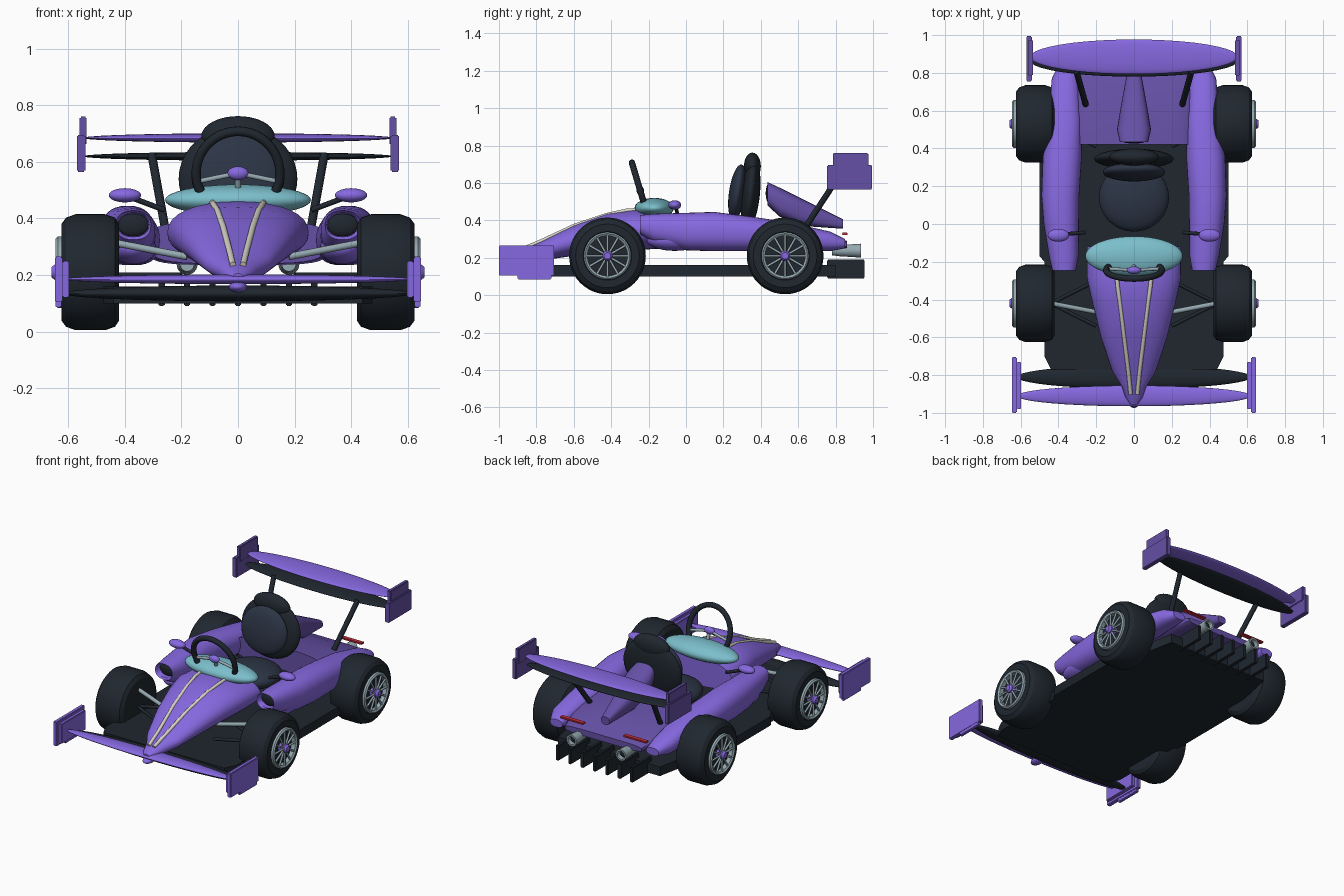
import bpy, bmesh, math
from mathutils import Vector, Euler

if "Cube" in bpy.data.objects:
    bpy.data.objects.remove(bpy.data.objects["Cube"])

def mat(name, c):
    m = bpy.data.materials.new(name)
    m.diffuse_color = (*c, 1)
    m.use_nodes = True
    m.node_tree.nodes["Principled BSDF"].inputs["Base Color"].default_value = m.diffuse_color
    return m

PURPLE = mat("purple", (0.24, 0.14, 0.75))
DEEP = mat("deep_purple", (0.13, 0.08, 0.38))
DARK = mat("dark", (0.014, 0.02, 0.028))
SEAT = mat("seat_blue", (0.025, 0.035, 0.06))
TEAL = mat("teal", (0.2, 0.52, 0.6))
CREAM = mat("cream", (0.68, 0.66, 0.58))
STEEL = mat("steel", (0.3, 0.4, 0.44))
RED = mat("red", (0.6, 0.03, 0.05))

def finish(bm, name, m, angle=40):
    bmesh.ops.recalc_face_normals(bm, faces=bm.faces)
    me = bpy.data.meshes.new(name)
    bm.to_mesh(me)
    bm.free()
    o = bpy.data.objects.new(name, me)
    bpy.context.collection.objects.link(o)
    me.materials.append(m)
    bpy.ops.object.select_all(action='DESELECT')
    o.select_set(True)
    bpy.context.view_layer.objects.active = o
    bpy.ops.object.shade_smooth_by_angle(angle=math.radians(angle))
    return o

def ball(name, c, r, m, tilt=0):
    bm = bmesh.new()
    bmesh.ops.create_uvsphere(bm, u_segments=40, v_segments=20, radius=1)
    bmesh.ops.scale(bm, vec=r, verts=bm.verts)
    o = finish(bm, name, m)
    o.location, o.rotation_euler = c, (tilt, 0, 0)
    return o

def box(name, lo, hi, m, bevel=0.004, rot=(0, 0, 0)):
    lo, hi = Vector(lo), Vector(hi)
    bm = bmesh.new()
    bmesh.ops.create_cube(bm, size=1)
    bmesh.ops.scale(bm, vec=hi - lo, verts=bm.verts)
    bmesh.ops.bevel(bm, geom=bm.edges[:], offset=bevel, segments=2, affect='EDGES')
    o = finish(bm, name, m)
    o.location, o.rotation_euler = (lo + hi) / 2, rot
    return o

def tube(name, pts, r, m):
    cu = bpy.data.curves.new(name, 'CURVE')
    cu.dimensions, cu.bevel_depth, cu.bevel_resolution, cu.use_fill_caps = '3D', r, 3, True
    sp = cu.splines.new('POLY')
    sp.points.add(len(pts) - 1)
    for p, q in zip(sp.points, pts):
        p.co = (*q, 1)
    o = bpy.data.objects.new(name, cu)
    bpy.context.collection.objects.link(o)
    cu.materials.append(m)
    bpy.ops.object.select_all(action='DESELECT')
    o.select_set(True)
    bpy.context.view_layer.objects.active = o
    bpy.ops.object.convert(target='MESH')
    bpy.ops.object.shade_smooth_by_angle(angle=math.radians(50))
    return o

def skin(bm, rings, cap=True):
    for a, b in zip(rings, rings[1:]):
        for i in range(len(a)):
            j = (i + 1) % len(a)
            bm.faces.new((a[i], a[j], b[j], b[i]))
    if cap:
        bm.faces.new(rings[0])
        bm.faces.new(rings[-1])

def loft(name, secs, m, power=1.0, n=32):
    """Sections (y, x_centre, half_width, z_bottom, z_top) along y."""
    bm = bmesh.new()
    rings = []
    for y, xc, w, zb, zt in secs:
        ring = []
        for i in range(n):
            t = math.tau * i / n
            c, s = math.cos(t), math.sin(t)
            ring.append(bm.verts.new((xc + w * math.copysign(abs(c) ** power, c), y,
                        (zb + zt) / 2 + (zt - zb) / 2 * math.copysign(abs(s) ** power, s))))
        rings.append(ring)
    skin(bm, rings)
    return finish(bm, name, m)

def lathe(name, prof, c, m, axis='X', n=48, closed=False):
    """Profile (along_axis, radius) turned about the x or y axis."""
    bm = bmesh.new()
    rings = []
    for a, r in prof:
        ring = []
        for i in range(n):
            u, v = r * math.cos(math.tau * i / n), r * math.sin(math.tau * i / n)
            ring.append(bm.verts.new((a, u, v) if axis == 'X' else (u, a, v)))
        rings.append(ring)
    if closed:
        rings.append(rings[0])
    skin(bm, rings, not closed)
    o = finish(bm, name, m, 30)
    o.location = c
    return o

# floor slab
half = [(.44, -.77), (.475, -.7), (.475, -.2), (.5, -.17), (.5, .4), (.44, .45), (.37, .8)]
outline = half + [(-x, y) for x, y in reversed(half)]
bm = bmesh.new()
skin(bm, [[bm.verts.new((x, y, z)) for x, y in outline] for z in (.10, .16)])
finish(bm, "floor", DARK)
for i in range(7):
    x = (i - 3) * .09
    box("diffuser_fin", (x - .011, .755, .09), (x + .011, .955, .19), DARK)

# nose and stripes
loft("nose", [(-.955, 0, .02, .175, .205), (-.92, 0, .045, .165, .225), (-.86, 0, .065, .17, .25),
              (-.78, 0, .115, .185, .285), (-.6, 0, .175, .21, .375), (-.42, 0, .22, .225, .44),
              (-.28, 0, .25, .24, .46), (-.12, 0, .25, .25, .44)], PURPLE, .9)
ball("nose_skid", (0, -.92, .158), (.033, .055, .02), PURPLE)

# front wing and rear wing
ball("front_wing_upper", (0, -.91, .185), (.62, .055, .017), PURPLE)
ball("front_wing_lower", (0, -.81, .135), (.62, .062, .028), DARK)
ball("rear_wing_upper", (0, .885, .685), (.55, .092, .016), PURPLE, .03)
ball("rear_wing_lower", (0, .865, .62), (.55, .085, .015), DARK, .03)

# rear deck and engine cover
loft("rear_deck", [(.42, 0, .31, .24, .39), (.6, 0, .31, .24, .375), (.75, 0, .31, .235, .335),
                   (.86, 0, .28, .25, .29)], DEEP, .5)
loft("engine_cover", [(.44, 0, .06, .5, .59), (.435, 0, .075, .48, .605), (.5, 0, .09, .42, .575),
                      (.62, 0, .07, .37, .515), (.84, 0, .03, .355, .405)], DEEP, .75)
ball("engine_intake", (0, .44, .545), (.062, .014, .047), DARK)

# seat
ball("seat_cushion", (0, .14, .32), (.185, .18, .07), SEAT)
ball("seat_shell", (0, .345, .54), (.21, .05, .19), DARK, -.1)
ball("seat_back", (0, .275, .55), (.165, .045, .15), SEAT, -.15)
ball("headrest", (0, .355, .69), (.13, .045, .072), DARK)

# windscreen and steering
ball("windscreen", (0, -.17, .465), (.258, .105, .055), TEAL)
lean = Euler((.29, 0, 0)).to_matrix()
hub = Vector((0, -.245, .56))
arc = [hub + lean @ Vector((.148 * math.cos(t), 0, .155 * math.sin(t)))
       for t in [math.radians(-35 + 250 * i / 30) for i in range(31)]]
tube("steering_wheel", arc, .017, DARK)
ball("steering_hub", hub, (.037, .02, .024), PURPLE)
tube("steering_column", [hub, (0, -.2, .45)], .011, STEEL)

def wheel(s, y):
    c = (0, y, .21)
    lathe("tyre", [(s * a, r) for a, r in [(.42, .13), (.42, .17), (.435, .193), (.47, .205), (.575, .205),
          (.608, .193), (.625, .17), (.625, .13), (.605, .12)]], c, DARK)
    lathe("rim", [(s * a, r) for a, r in [(.61, .127), (.637, .127), (.645, .119), (.637, .107), (.61, .107)]],
          c, STEEL, closed=True)
    for i in range(12):
        t = math.tau * i / 12
        d = Vector((0, math.cos(t), math.sin(t)))
        p = Vector((s * .634, y, .21))
        tube("spoke", [p + d * .015, p + d * .115], .0065, STEEL)
    lathe("wheel_hub", [(s * a, r) for a, r in [(.6, .027), (.648, .027), (.66, .018)]], c, PURPLE, n=24)

pod = [(-.10, .045, .345, .40), (-.235, .055, .335, .42), (-.245, .062, .325, .428), (-.17, .078, .28, .435),
       (0, .093, .24, .44), (.15, .1, .235, .445), (.35, .103, .235, .42), (.55, .09, .235, .39),
       (.77, .07, .235, .34), (.85, .045, .25, .3)]
pod_x = [.37, .37, .37, .372, .385, .39, .38, .365, .365, .35]

for s in (1, -1):
    # wheels, axles and wishbones
    for y in (-.42, .53):
        wheel(s, y)
        tube("axle", [(s * .18, y - .05, .265), (s * .44, y, .315)], .013, STEEL)
        for dy in (-.12, .12):
            tube("wishbone", [(s * .2, y + dy, .2), (s * .44, y, .2)], .01, DARK)
    # side pods
    loft("side_pod", [(p[0], s * x, *p[1:]) for p, x in zip(pod, pod_x)], PURPLE, .85)
    ball("pod_mouth", (s * .37, -.2, .377), (.056, .02, .042), DARK)
    ball("lower_pod", (s * .37, -.06, .295), (.08, .15, .058), PURPLE)
    # mirrors
    ball("mirror", (s * .4, -.06, .482), (.057, .034, .025), PURPLE)
    tube("mirror_stalk", [(s * .26, -.045, .43), (s * .38, -.055, .475)], .01, DARK)
    # nose stripe
    tube("nose_stripe", [(s * x, y, z) for x, y, z in [(.018, -.9, .236), (.03, -.78, .286), (.052, -.6, .37),
         (.074, -.42, .43), (.088, -.32, .452), (.09, -.27, .455)]], .011, CREAM)
    # end plates
    def plate(name, x0, x1, y0, y1, z0, z1, m):
        a, b = sorted((s * x0, s * x1))
        box(name, (a, y0, z0), (b, y1, z1), m)
    plate("front_end_plate", .62, .647, -1, -.705, .105, .265, PURPLE)
    plate("front_end_plate_foot", .625, .645, -.9, -.72, .085, .12, PURPLE)
    plate("front_end_plate_inner", .597, .621, -.98, -.73, .12, .25, PURPLE)
    plate("rear_end_plate", .54, .57, .755, .995, .565, .695, DEEP)
    plate("rear_end_plate_top", .535, .56, .785, .975, .66, .76, DEEP)
    # rear wing strut
    tube("wing_strut", [(s * .255, .63, .35), (s * .305, .81, .625)], .016, DARK)
    # spokes of the steering wheel
    tube("steering_spoke", [hub, hub + lean @ Vector((s * .14, 0, -.03))], .009, STEEL)
    # exhausts and tail lights
    lathe("exhaust", [(.78, .025), (.82, .03), (.935, .037), (.935, .026), (.85, .022)],
          (s * .18, 0, .238), STEEL, 'Y', 24)
    ball("exhaust_bore", (s * .18, .9, .238), (.025, .02, .025), DARK)
    box("tail_light", (s * .23 - .085, .835, .322), (s * .23 + .085, .865, .334), RED, .003)
